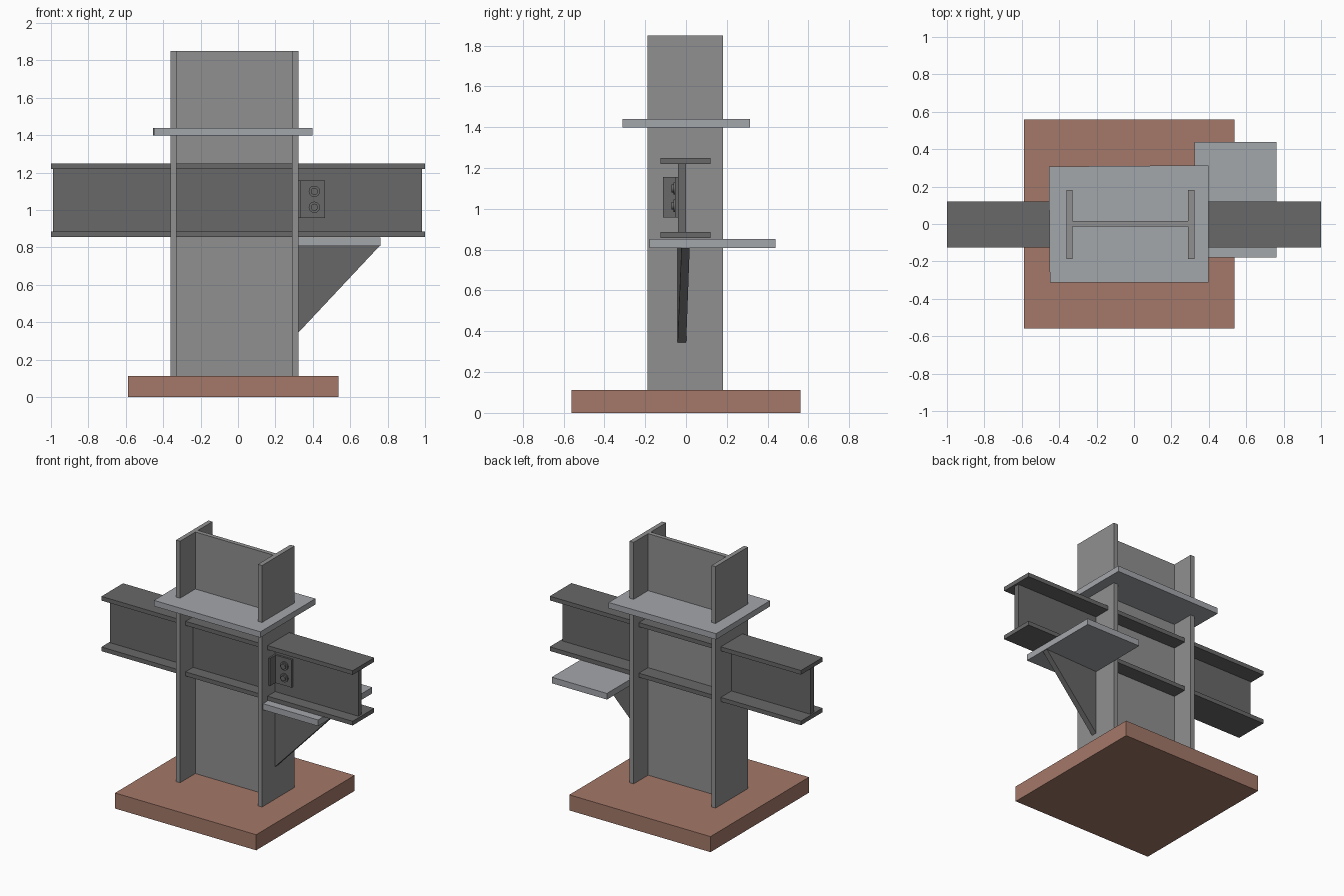
import bpy, bmesh, math

if "Cube" in bpy.data.objects:
    bpy.data.objects.remove(bpy.data.objects["Cube"])


def material(name, rgb):
    m = bpy.data.materials.new(name)
    m.diffuse_color = (*rgb, 1)
    m.use_nodes = True
    m.node_tree.nodes["Principled BSDF"].inputs["Base Color"].default_value = m.diffuse_color
    return m


BROWN = material("primer_brown", (0.37, 0.19, 0.14))
COLUMN = material("column_grey", (0.28, 0.28, 0.28))
BEAM = material("beam_grey", (0.14, 0.14, 0.14))
PLATE = material("plate_grey", (0.37, 0.385, 0.41))


def finish(name, bm, mat):
    bmesh.ops.recalc_face_normals(bm, faces=bm.faces)
    mesh = bpy.data.meshes.new(name)
    bm.to_mesh(mesh)
    bm.free()
    mesh.materials.append(mat)
    obj = bpy.data.objects.new(name, mesh)
    bpy.context.collection.objects.link(obj)
    return obj


def loft(name, lower, upper, mat):
    """Solid between two matching outlines."""
    bm = bmesh.new()
    a = [bm.verts.new(p) for p in lower]
    b = [bm.verts.new(p) for p in upper]
    bm.faces.new(a)
    bm.faces.new(b)
    n = len(a)
    for i in range(n):
        j = (i + 1) % n
        bm.faces.new((a[i], a[j], b[j], b[i]))
    return finish(name, bm, mat)


def prism(name, outline, z0, z1, mat):
    return loft(name, [(x, y, z0) for x, y in outline],
                [(x, y, z1) for x, y in outline], mat)


def box(name, x, y, z, mat):
    return prism(name, [(x[0], y[0]), (x[1], y[0]), (x[1], y[1]), (x[0], y[1])], *z, mat)


# Base slab
box("base_plate", (-0.587, 0.537), (-0.56, 0.56), (0, 0.112), BROWN)

# Upright column: two flanges and a web
for side, x in (("left", (-0.362, -0.33)), ("right", (0.29, 0.323))):
    box(f"column_flange_{side}", x, (-0.188, 0.181), (0.112, 1.85), COLUMN)
box("column_web", (-0.33, 0.29), (-0.014, 0.017), (0.112, 1.85), COLUMN)

# Cross beam running through the column
for side, z in (("bottom", (0.856, 0.886)), ("top", (1.22, 1.25))):
    box(f"beam_flange_{side}", (-1, 1), (-0.125, 0.121), z, BEAM)
box("beam_web", (-0.99, 0.985), (-0.039, 0.0), (0.886, 1.22), BEAM)

# Collar plate around the column, slightly out of square
prism("collar_plate", [(-0.45, -0.312), (0.397, -0.312), (0.397, 0.314), (-0.455, 0.307)],
      1.398, 1.44, PLATE)

# Seat under the right beam arm
box("seat_plate", (0.323, 0.762), (-0.178, 0.438), (0.808, 0.852), PLATE)

# Triangular bracket, skewed slightly toward the back at its tip
loft("seat_gusset",
     [(0.323, -0.041, 0.345), (0.323, -0.041, 0.808), (0.757, -0.022, 0.808)],
     [(0.323, 0.001, 0.345), (0.323, 0.001, 0.808), (0.757, 0.018, 0.808)], BEAM)

# Angle cleat joining the beam web to the column
prism("angle_cleat", [(0.323, -0.112), (0.335, -0.112), (0.335, -0.053),
                      (0.464, -0.053), (0.464, -0.039), (0.323, -0.039)],
      0.957, 1.157, BEAM)

# Bolts: washer and raised head on each
for i, z in enumerate((1.015, 1.10)):
    for part, radius, y0, y1 in (("washer", 0.030, -0.062, -0.052),
                                 ("head", 0.019, -0.072, -0.060)):
        ring = [(0.408 + radius * math.cos(math.tau * k / 24),
                 z + radius * math.sin(math.tau * k / 24)) for k in range(24)]
        bolt = loft(f"bolt_{part}_{i + 1}", [(x, y0, h) for x, h in ring],
                    [(x, y1, h) for x, h in ring], COLUMN)
        for face in bolt.data.polygons:
            face.use_smooth = len(face.vertices) == 4
        bolt.data.materials[0] = BEAM
